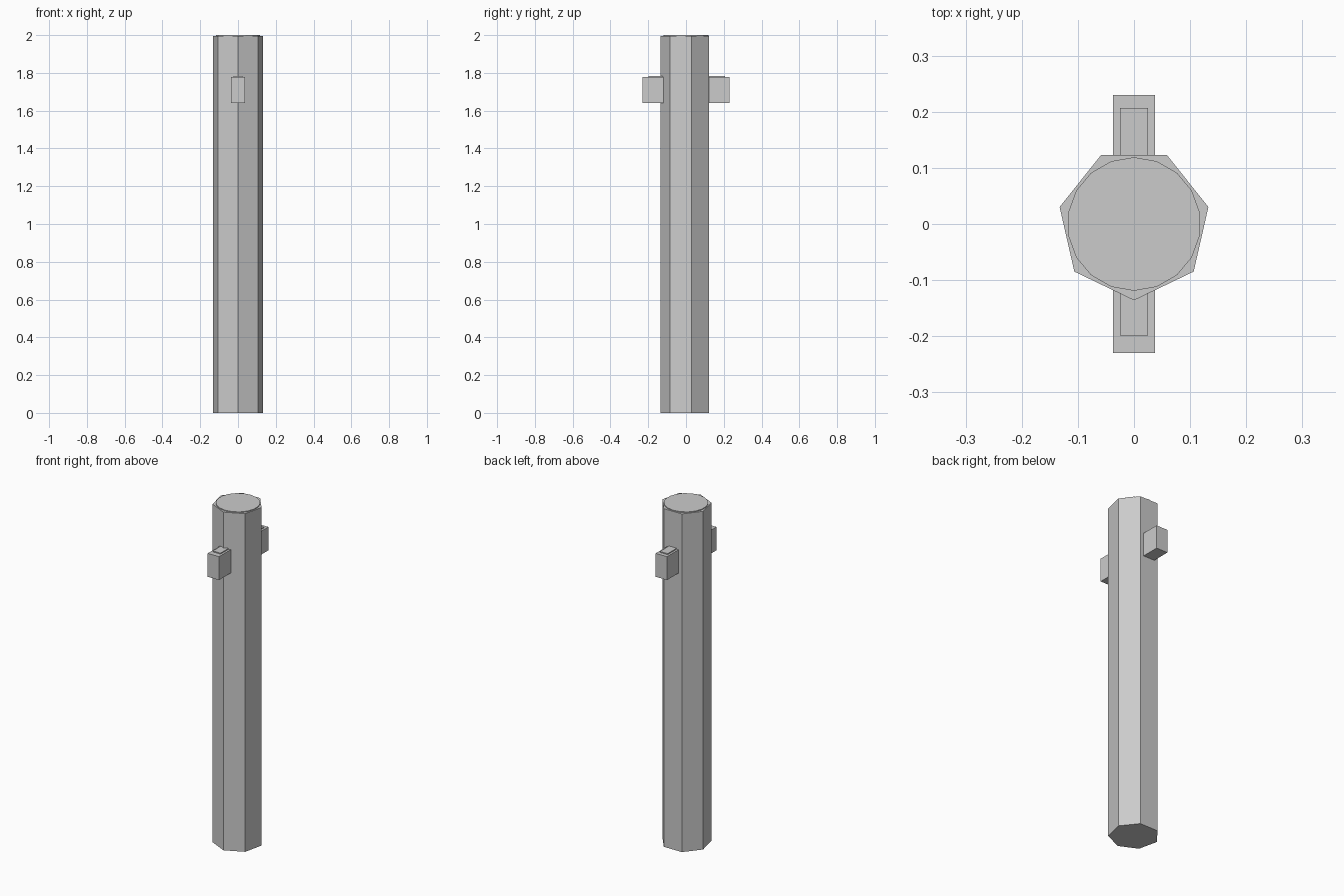
import bpy
from math import radians

cube = bpy.data.objects.get("Cube")
if cube:
    bpy.data.objects.remove(cube, do_unlink=True)

grey = bpy.data.materials.new("plain grey")
grey.use_nodes = True
colour = (0.6, 0.6, 0.6, 1)
grey.diffuse_color = colour
grey.node_tree.nodes["Principled BSDF"].inputs["Base Color"].default_value = colour


def finish(name):
    ob = bpy.context.object
    ob.name = name
    ob.data.materials.append(grey)
    return ob


def prism(name, sides, radius, z0, z1):
    """Upright prism with one corner pointing to the front."""
    bpy.ops.mesh.primitive_cylinder_add(vertices=sides, radius=radius, depth=z1 - z0,
                                        location=(0, 0, (z0 + z1) / 2),
                                        rotation=(0, 0, radians(180)))
    return finish(name)


def box(name, half_width, y0, y1, z0, z1):
    bpy.ops.mesh.primitive_cube_add(size=1, location=(0, (y0 + y1) / 2, (z0 + z1) / 2))
    ob = finish(name)
    ob.scale = (half_width * 2, abs(y1 - y0), z1 - z0)
    return ob


# Seven-sided post with a thin round cap
prism("post", 7, 0.136, 0, 1.995)
prism("post_cap", 18, 0.119, 1.99, 2)

# Block with a thin raised plate on the front and back
for side, sign, plate_end in (("front", -1, 0.199), ("back", 1, 0.207)):
    box(side + "_block", 0.037, sign * 0.11, sign * 0.23, 1.64, 1.778)
    box(side + "_block_plate", 0.025, sign * 0.11, sign * plate_end, 1.77, 1.784)
